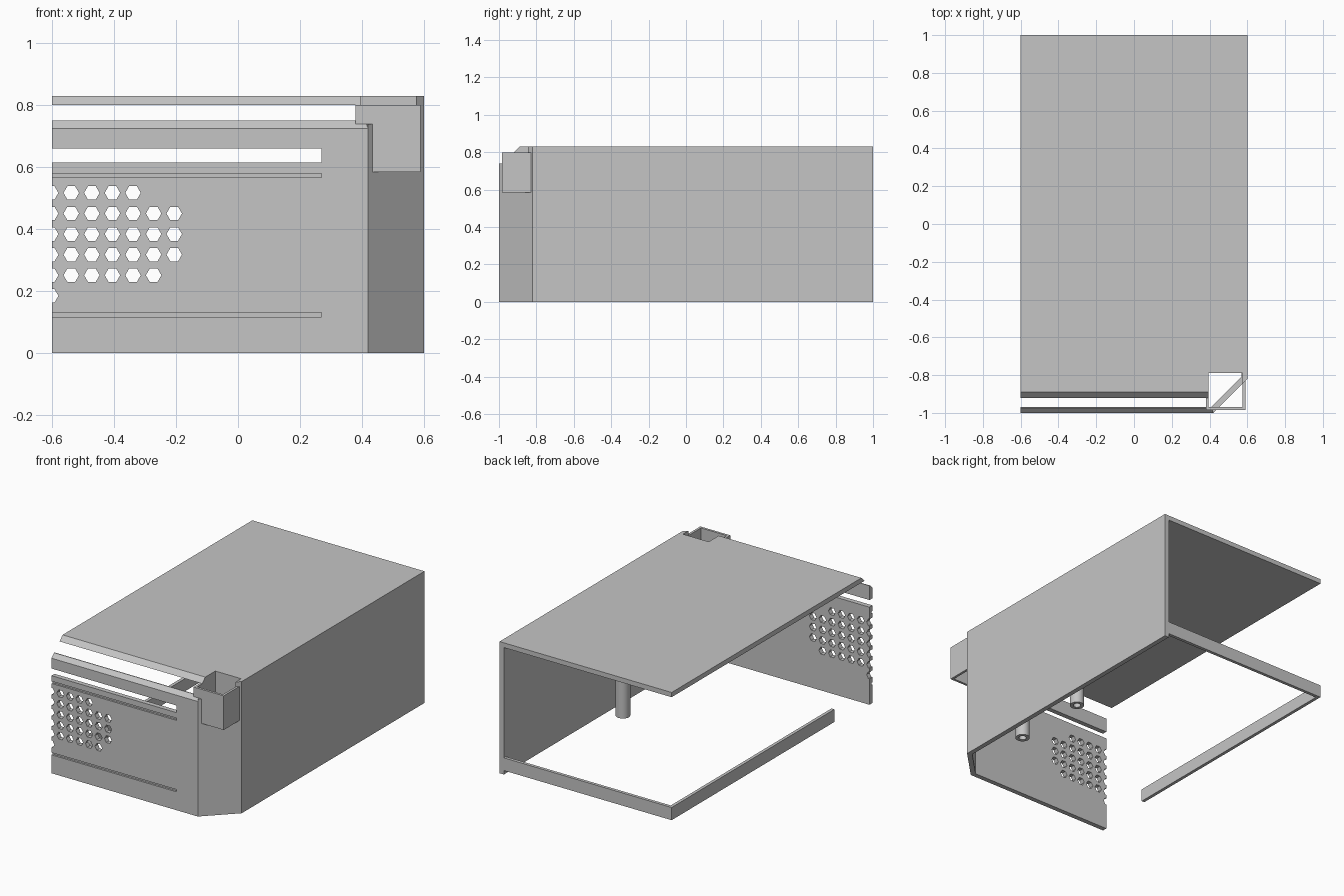
import bpy, bmesh
from math import cos, sin, pi, radians
from mathutils import Vector

cube = bpy.data.objects.get("Cube")
if cube:
    bpy.data.objects.remove(cube, do_unlink=True)

grey = bpy.data.materials.new("plain_grey")
grey.use_nodes = True
grey.diffuse_color = (0.56, 0.56, 0.56, 1)
grey.node_tree.nodes["Principled BSDF"].inputs["Base Color"].default_value = (0.56, 0.56, 0.56, 1)


def make(name, prisms):
    """One object from prisms, each given as (outline points, extrusion vector)."""
    bm = bmesh.new()
    for outline, push in prisms:
        face = bm.faces.new([bm.verts.new(p) for p in outline])
        grown = bmesh.ops.extrude_face_region(bm, geom=[face])["geom"]
        verts = [v for v in grown if isinstance(v, bmesh.types.BMVert)]
        bmesh.ops.translate(bm, vec=Vector(push), verts=verts)
    bmesh.ops.recalc_face_normals(bm, faces=bm.faces)
    mesh = bpy.data.meshes.new(name)
    bm.to_mesh(mesh)
    bm.free()
    mesh.materials.append(grey)
    obj = bpy.data.objects.new(name, mesh)
    bpy.context.collection.objects.link(obj)
    return obj


def block(x0, x1, y0, y1, z0, z1):
    return [(x0, y0, z0), (x1, y0, z0), (x1, y1, z0), (x0, y1, z0)], (0, 0, z1 - z0)


def side_profile(points, x0, x1):
    return [(x0, y, z) for y, z in points], (x1 - x0, 0, 0)


def disc(x, y, z, radius, height, sides=32):
    ring = [2 * pi * i / sides for i in range(sides)]
    return [(x + radius * cos(a), y + radius * sin(a), z) for a in ring], (0, 0, height)


def hexagon(x, z, radius=0.025):
    return [(x + radius * cos(i * pi / 3), -1.1, z + radius * sin(i * pi / 3)) for i in range(6)], (0, 0.2, 0)


def cut(obj, prisms):
    cutter = make("cutter", prisms)
    cutter.hide_render = True
    mod = obj.modifiers.new("cut", "BOOLEAN")
    mod.operation, mod.solver, mod.object = "DIFFERENCE", "EXACT", cutter
    bpy.context.view_layer.objects.active = obj
    bpy.ops.object.modifier_apply(modifier=mod.name)
    bpy.data.objects.remove(cutter, do_unlink=True)


T = 0.03            # shell thickness
TOP = 0.83

# Openings for the corner socket
socket_hole = block(0.395, 0.575, -0.97, -0.79, 0.585, 1)
corner_notch = block(0.35, 0.575, -1.1, -0.97, 0.74, 1)

# Top panel with a sloping front edge
top_panel = make("top_panel", [side_profile(
    [(-0.89, TOP), (1, TOP), (1, TOP - T), (-0.92, TOP - T)], -0.6, 0.57)])
cut(top_panel, [socket_hole])

# Side wall and angled front corner
side_wall = make("side_wall", [(
    [(0.42, -1, 0), (0.6, -0.82, 0), (0.6, 1, 0), (0.57, 1, 0),
     (0.57, -0.808, 0), (0.408, -0.97, 0)], (0, 0, TOP))])
cut(side_wall, [socket_hole])
cut(side_wall, [corner_notch])

# Front panel: long slot, two shallow grooves and hexagonal vents
front_panel = make("front_panel", [side_profile(
    [(-1, 0), (-1, 0.725), (-0.975, 0.75), (-0.97, 0.75), (-0.97, 0)], -0.6, 0.42)])
openings = [block(-0.7, 0.27, -1.1, -0.9, 0.615, 0.66)]
openings += [block(-0.7, 0.27, -1.1, -0.988, z, z + 0.014) for z in (0.116, 0.566)]
for row, count in enumerate((5, 7, 7, 7, 6, 1)):
    openings += [hexagon(-0.605 + 0.0665 * i, 0.517 - 0.0665 * row) for i in range(count)]
cut(front_panel, openings)
cut(front_panel, [socket_hole])

# Open square socket on the corner
socket = make("corner_socket", [block(0.38, 0.59, -0.985, -0.775, 0.585, 0.8)])
cut(socket, [block(0.395, 0.575, -0.97, -0.79, 0.5, 0.9)])

# Low rails along the open side and the back
make("side_rail", [block(-0.6, -0.58, -0.62, 1, 0.025, 0.105)])
make("back_rail", [block(-0.58, 0.575, 0.98, 1, 0.025, 0.105)])

# Hollow screw posts under the top panel
for name, y in (("front_post", -0.5), ("rear_post", 0)):
    post = make(name, [disc(0.44, y, 0.025, 0.042, 0.78)])
    cut(post, [disc(0.44, y, -0.1, 0.022, 0.5)])
    bpy.ops.object.select_all(action="DESELECT")
    post.select_set(True)
    bpy.context.view_layer.objects.active = post
    bpy.ops.object.shade_smooth_by_angle(angle=radians(35))
